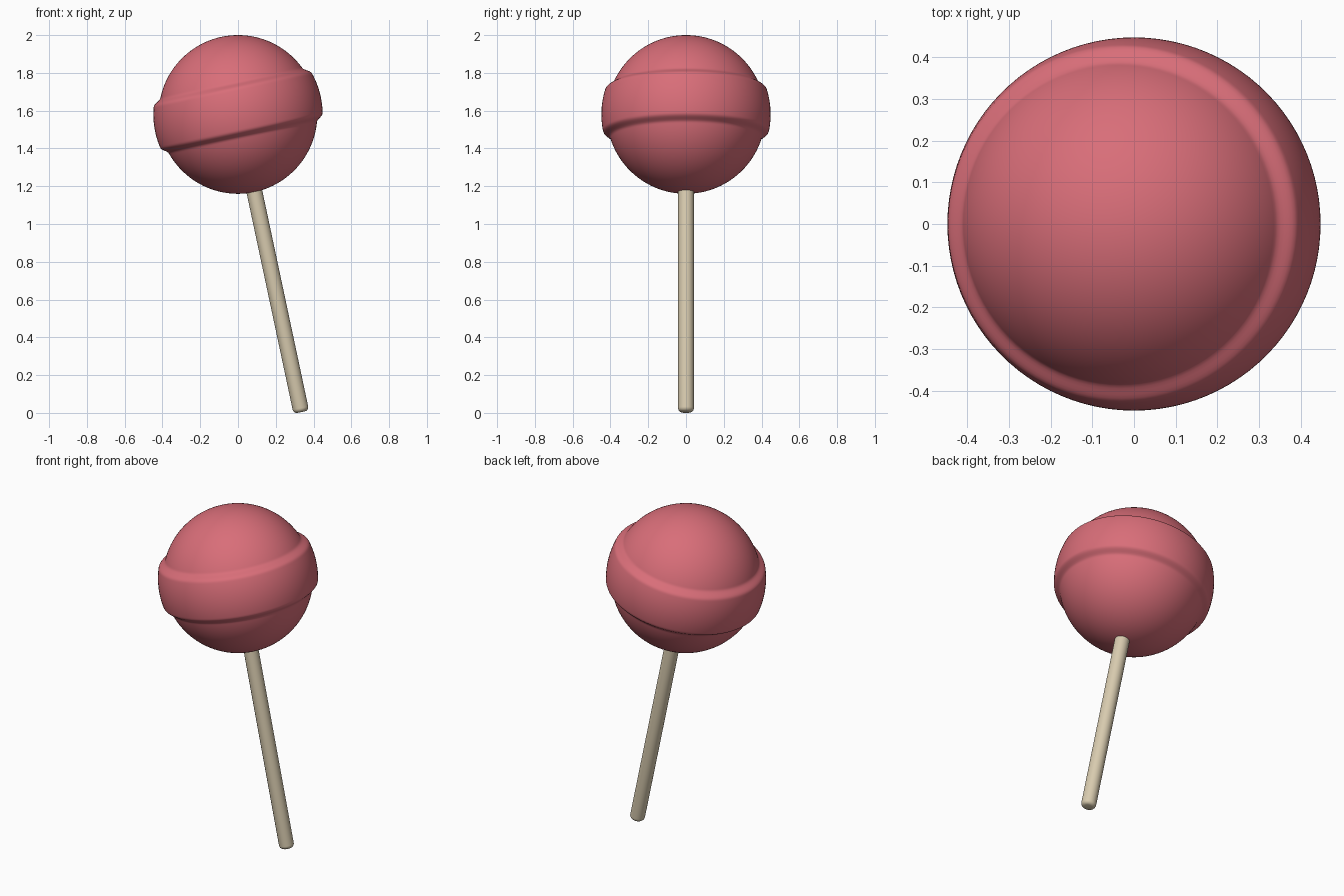
import bpy, bmesh
from math import radians, sin, cos, pi
from mathutils import Matrix

if "Cube" in bpy.data.objects:
    bpy.data.objects.remove(bpy.data.objects["Cube"])

CENTRE_Z, TILT = 1.58, radians(-12)
PLACE = Matrix.Translation((0, 0, CENTRE_Z)) @ Matrix.Rotation(TILT, 4, 'Y')


def material(name, rgb):
    m = bpy.data.materials.new(name)
    m.diffuse_color = (*rgb, 1)
    m.use_nodes = True
    m.node_tree.nodes["Principled BSDF"].inputs["Base Color"].default_value = m.diffuse_color
    return m


def lathe(name, profile, sides, mat):
    """Revolve (radius, height) points about the tilted axis, top to bottom."""
    bm = bmesh.new()
    rings = []
    for r, h in profile:
        if r < 1e-6:
            rings.append([bm.verts.new((0, 0, h))] * sides)
        else:
            rings.append([bm.verts.new((r * cos(2 * pi * i / sides),
                                        r * sin(2 * pi * i / sides), h))
                          for i in range(sides)])
    for a, b in zip(rings, rings[1:]):
        for i in range(sides):
            j = (i + 1) % sides
            quad = list(dict.fromkeys((a[i], b[i], b[j], a[j])))
            bm.faces.new(quad)
    bmesh.ops.recalc_face_normals(bm, faces=bm.faces)
    bm.transform(PLACE)
    mesh = bpy.data.meshes.new(name)
    bm.to_mesh(mesh)
    bm.free()
    mesh.materials.append(mat)
    mesh.shade_smooth()
    ob = bpy.data.objects.new(name, mesh)
    bpy.context.collection.objects.link(ob)
    return ob


def step(x, a, b):
    t = max(0, min(1, (x - a) / (b - a)))
    return t * t * (3 - 2 * t)


# Candy ball with a raised band around its middle
def candy_radius(lat):
    return 0.42 + 0.028 * step(lat, -17.5, -11) * (1 - step(lat, 17, 24))


profile = []
for k in range(181):
    lat = 90 - k
    r = candy_radius(lat)
    profile.append((max(0, r * cos(radians(lat))) if abs(lat) < 90 else 0,
                    r * sin(radians(lat))))
lathe("candy_ball", profile, 96, material("candy pink", (0.69, 0.155, 0.19)))

# Stick with a rounded lower end
R, END, BEVEL = 0.042, -1.611, 0.022
stick = [(0, -0.38), (R, -0.38), (R, END + BEVEL)]
for k in range(1, 7):
    t = radians(15 * k)
    stick.append((R - BEVEL + BEVEL * cos(t), END + BEVEL - BEVEL * sin(t)))
stick.append((0, END))
stick_ob = lathe("stick", stick, 32, material("stick cream", (0.69, 0.60, 0.43)))
bpy.context.view_layer.objects.active = stick_ob
stick_ob.select_set(True)
bpy.ops.object.shade_smooth_by_angle(angle=radians(40))
